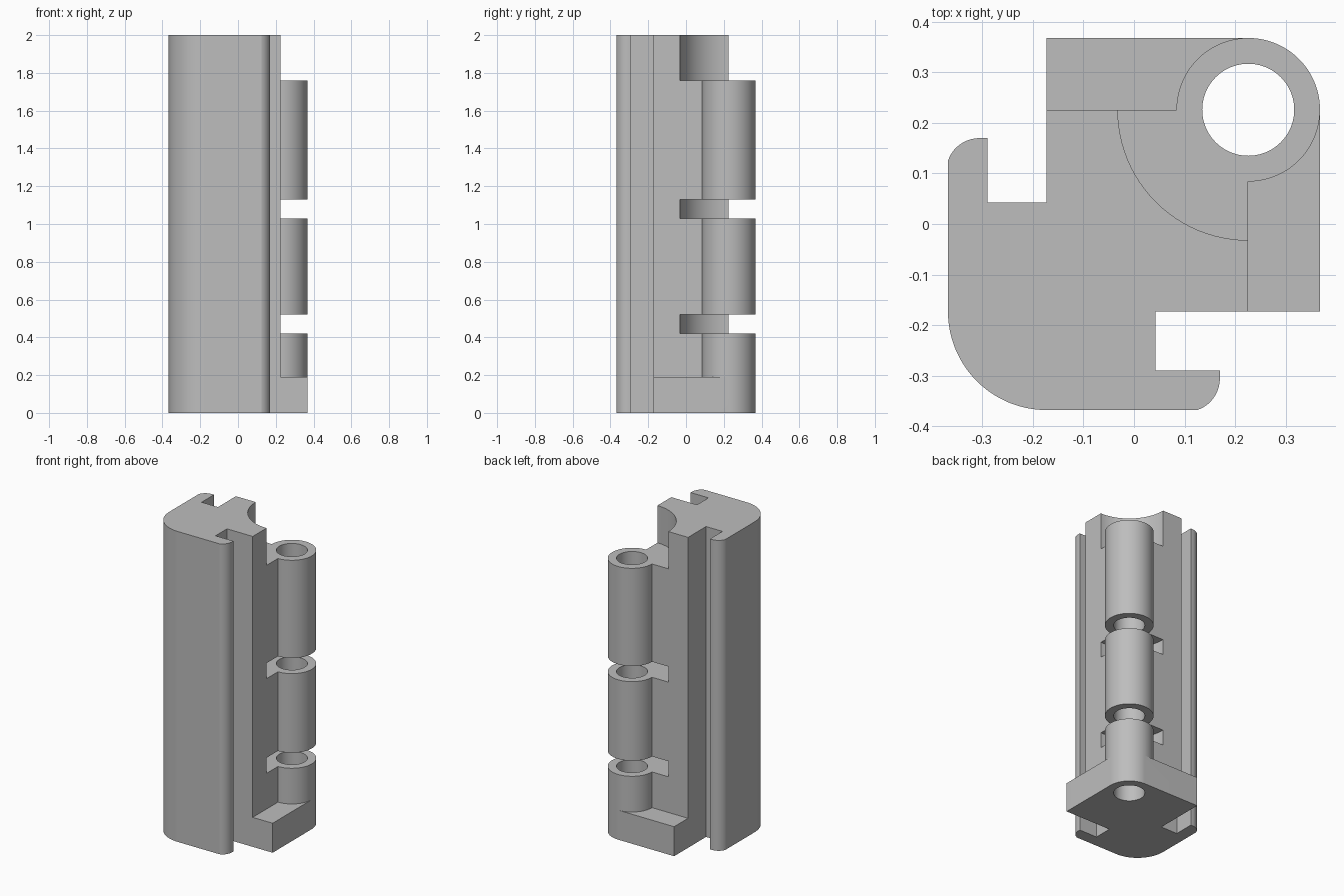
import bpy, bmesh
from math import cos, sin, radians, pi

cube = bpy.data.objects.get("Cube")
if cube:
    bpy.data.objects.remove(cube, do_unlink=True)

HALF = 0.368      # half width of the section
PIN = 0.226       # hinge axis, same in x and y
OUTER = HALF - PIN
NOTCH = 0.173     # inner wall of the side slots

grey = bpy.data.materials.new("plain grey")
grey.use_nodes = True
colour = (0.51, 0.51, 0.51, 1)
grey.diffuse_color = colour
grey.node_tree.nodes["Principled BSDF"].inputs["Base Color"].default_value = colour


def arc(cx, cy, r, start, end, n):
    """Points along an arc, angles in degrees."""
    angles = [radians(start + (end - start) * i / n) for i in range(n + 1)]
    return [(cx + r * cos(a), cy + r * sin(a)) for a in angles]


def prism(name, points, z0, z1):
    """Extrude a closed outline from z0 to z1."""
    bm = bmesh.new()
    face = bm.faces.new([bm.verts.new((x, y, z0)) for x, y in points])
    top = bmesh.ops.extrude_face_region(bm, geom=[face])["geom"]
    moved = [v for v in top if isinstance(v, bmesh.types.BMVert)]
    bmesh.ops.translate(bm, verts=moved, vec=(0, 0, z1 - z0))
    bmesh.ops.recalc_face_normals(bm, faces=bm.faces)
    mesh = bpy.data.meshes.new(name)
    bm.to_mesh(mesh)
    bm.free()
    mesh.materials.append(grey)
    obj = bpy.data.objects.new(name, mesh)
    bpy.context.collection.objects.link(obj)
    return obj


def rod(name, r, z0, z1):
    """Cylinder on the hinge axis."""
    return prism(name, arc(PIN, PIN, r, 0, 360, 96)[:-1], z0, z1)


def combine(target, tool, operation):
    """Apply a boolean and discard the tool."""
    tool.hide_render = True
    mod = target.modifiers.new(tool.name, "BOOLEAN")
    mod.operation, mod.solver, mod.object = operation, "EXACT", tool
    bpy.context.view_layer.objects.active = target
    bpy.ops.object.modifier_apply(modifier=mod.name)
    bpy.data.objects.remove(tool, do_unlink=True)


# Main section: half outline with a hooked lip, mirrored across the diagonal
half = [(PIN, PIN), (-NOTCH, PIN), (-NOTCH, 0.043), (-0.29, 0.043), (-0.29, 0.17)]
half += arc(-0.305, 0.103, 0.067, 90, 160, 10)[:-1] + [(-HALF, 0.125)]
half += arc(-NOTCH, -NOTCH, HALF - NOTCH, 180, 225, 14)
mirrored = [(y, x) for x, y in reversed(half[1:-1])]
body = prism("hinge_body", half + mirrored, 0, 2)

# Base flange with a rounded corner, and the barrel standing on it
corner = arc(PIN, PIN, OUTER, 0, 90, 24)
flange = [(-NOTCH, -NOTCH), (HALF, -NOTCH)] + corner + [(-NOTCH, HALF)]
combine(body, prism("base_flange", flange, 0, 0.19), "UNION")
combine(body, rod("barrel", OUTER, 0.19, 1.9), "UNION")

# Clearance gaps between the knuckles, then the pin bore
for z0, z1 in ((0.42, 0.52), (1.03, 1.13), (1.76, 2.1)):
    combine(body, rod("knuckle_gap", 0.258, z0, z1), "DIFFERENCE")
combine(body, rod("pin_bore", 0.091, -0.1, 2.2), "DIFFERENCE")

bpy.ops.object.select_all(action="DESELECT")
body.select_set(True)
bpy.context.view_layer.objects.active = body
bpy.ops.object.shade_smooth_by_angle(angle=pi / 15)
